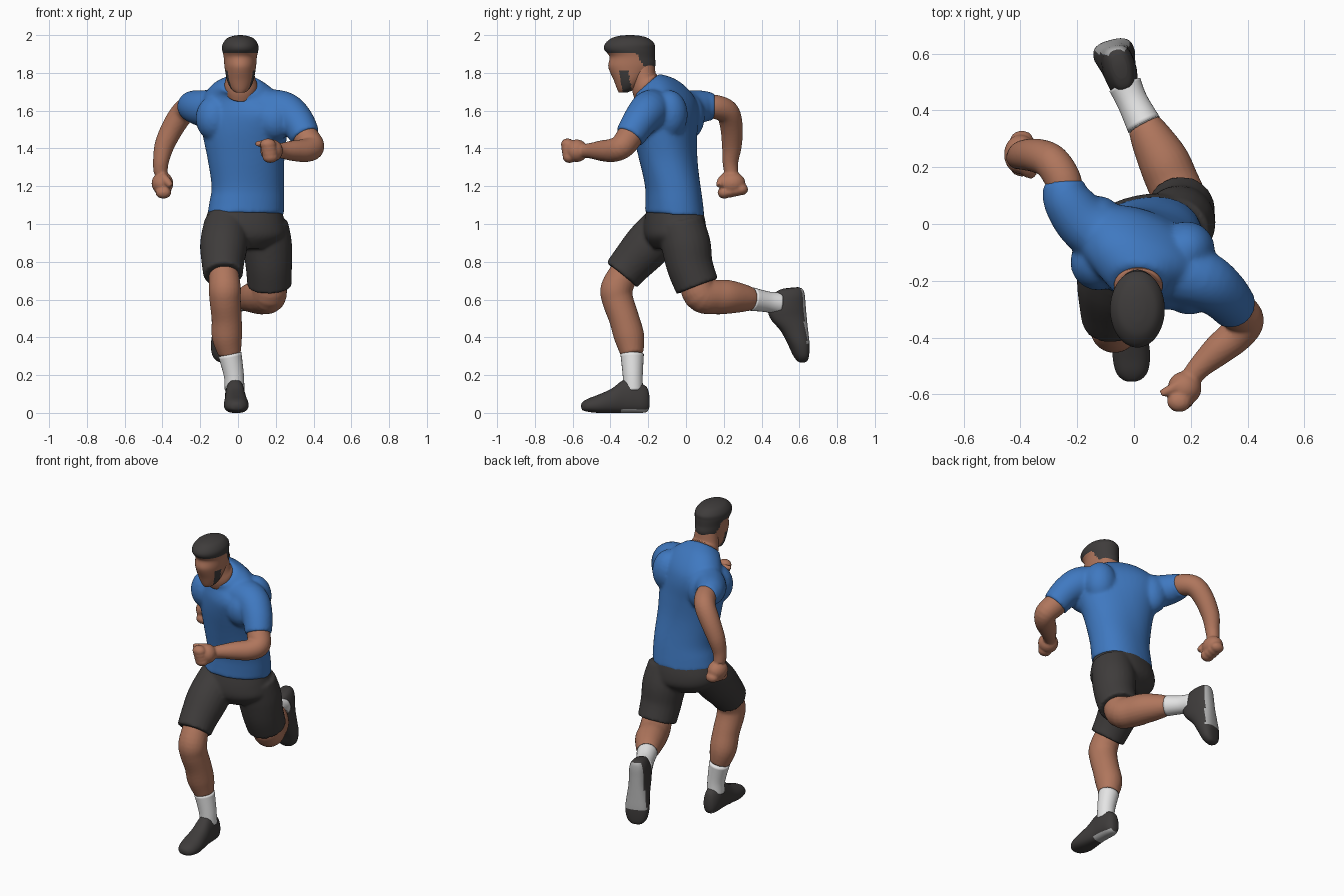
import bpy, bmesh, math
from mathutils import Vector, Matrix

if "Cube" in bpy.data.objects:
    bpy.data.objects.remove(bpy.data.objects["Cube"])


def material(name, r, g, b):
    m = bpy.data.materials.new(name)
    m.diffuse_color = (r, g, b, 1)
    m.use_nodes = True
    m.node_tree.nodes["Principled BSDF"].inputs["Base Color"].default_value = m.diffuse_color
    return m


BLUE = material("shirt_blue", 0.05, 0.19, 0.53)
SKIN = material("skin", 0.43, 0.18, 0.108)
DARK = material("charcoal", 0.049, 0.045, 0.044)
WHITE = material("sock_white", 0.78, 0.78, 0.78)
GREY = material("sole_grey", 0.4, 0.4, 0.4)


def spline(rows, sub):
    """Catmull-Rom interpolation through rows of numbers."""
    out = []
    for i in range(len(rows) - 1):
        a, b = rows[max(i - 1, 0)], rows[i]
        c, d = rows[i + 1], rows[min(i + 2, len(rows) - 1)]
        for k in range(sub):
            t = k / sub
            out.append([0.5 * (2 * q + (r - p) * t + (2 * p - 5 * q + 4 * r - s) * t * t
                               + (3 * q - p - 3 * r + s) * t ** 3)
                        for p, q, r, s in zip(a, b, c, d)])
    out.append(list(rows[-1]))
    return out


def bridge(bm, loops):
    """Skin a list of equal point loops and cap both ends."""
    rings = [[bm.verts.new(p) for p in loop] for loop in loops]
    n = len(rings[0])
    for a, b in zip(rings, rings[1:]):
        for j in range(n):
            bm.faces.new((a[j], a[(j + 1) % n], b[(j + 1) % n], b[j]))
    bm.faces.new(rings[0][::-1])
    bm.faces.new(rings[-1])


def oval(n, power=2.0):
    pts = []
    for j in range(n):
        a = 2 * math.pi * j / n
        c, s = math.cos(a), math.sin(a)
        pts.append((math.copysign(abs(c) ** (2 / power), c),
                    math.copysign(abs(s) ** (2 / power), s)))
    return pts


def body(bm, rings, n=40, sub=6, power=2.2):
    """Rings: x, y, z, half width, half depth, yaw, pitch (degrees)."""
    loops = []
    for x, y, z, rx, ry, yaw, pitch in spline(rings, sub):
        m = Matrix.Rotation(math.radians(pitch), 3, 'X') @ Matrix.Rotation(math.radians(yaw), 3, 'Z')
        loops.append([m @ Vector((rx * u, ry * v, 0)) + Vector((x, y, z)) for u, v in oval(n, power)])
    bridge(bm, loops)


def tube(bm, pts, grow=0.0, n=24, sub=5):
    """Round limb through points: x, y, z, radius."""
    rows = spline(pts, sub)
    loops, side = [], None
    for i, row in enumerate(rows):
        t = (Vector(rows[min(i + 1, len(rows) - 1)][:3]) - Vector(rows[max(i - 1, 0)][:3])).normalized()
        side = t.orthogonal() if side is None else side - t * side.dot(t)
        side.normalize()
        up = t.cross(side)
        loops.append([Vector(row[:3]) + (side * u + up * v) * (row[3] + grow) for u, v in oval(n)])
    bridge(bm, loops)


def ball(bm, c, r):
    m = Matrix.Translation(c) @ Matrix.Diagonal((*r, 1))
    bmesh.ops.create_uvsphere(bm, u_segments=20, v_segments=12, radius=1, matrix=m)


def finish(name, bm, mats, rule=None, voxel=0, smooth=4, matrix=None):
    bmesh.ops.recalc_face_normals(bm, faces=bm.faces)
    for f in bm.faces:
        f.smooth = True
        if rule:
            f.material_index = rule(f.calc_center_median())
    if matrix:
        bm.transform(matrix)
    me = bpy.data.meshes.new(name)
    bm.to_mesh(me)
    bm.free()
    for m in mats:
        me.materials.append(m)
    ob = bpy.data.objects.new(name, me)
    bpy.context.collection.objects.link(ob)
    if voxel:  # fuse overlapping pieces into one smooth skin
        r = ob.modifiers.new("fuse", 'REMESH')
        r.mode, r.voxel_size, r.use_smooth_shade = 'VOXEL', voxel, True
        s = ob.modifiers.new("soften", 'SMOOTH')
        s.factor, s.iterations = 0.5, smooth
    return ob


# Shirt: twisted torso, chest and shoulder blade masses, two sleeves
bm = bmesh.new()
body(bm, [(.04, -.06, 1.048, .204, .154, 12, -4), (.047, -.063, 1.12, .198, .15, 8, -2),
          (.052, -.07, 1.2, .192, .147, 3, 0), (.042, -.095, 1.35, .205, .152, -10, 0),
          (.036, -.112, 1.48, .23, .158, -20, 0), (.032, -.118, 1.58, .25, .155, -27, 4),
          (.03, -.125, 1.65, .235, .138, -27, 10), (.025, -.155, 1.71, .175, .108, -20, 25),
          (.018, -.197, 1.735, .115, .09, -10, 38), (.015, -.213, 1.735, .094, .088, 0, 41)])
for c, r in [((-.125, -.135, 1.56), (.1, .1, .12)), ((.195, -.23, 1.55), (.1, .09, .11)),
             ((.185, -.09, 1.58), (.1, .1, .13)), ((-.13, .02, 1.57), (.09, .08, .12))]:
    ball(bm, c, r)
tube(bm, [(-.07, -.06, 1.61, .11), (-.17, .0, 1.61, .1), (-.235, .085, 1.622, .086), (-.247, .15, 1.62, .07)])
tube(bm, [(.1, -.16, 1.6, .115), (.235, -.195, 1.6, .105), (.31, -.245, 1.545, .092), (.358, -.3, 1.46, .08)])
finish("shirt", bm, [BLUE], voxel=.01, smooth=10)

# Shorts: pelvis plus two thighs
bm = bmesh.new()
body(bm, [(.04, -.06, 1.1, .185, .138, 12, 0), (.035, -.06, 1.0, .215, .16, 12, 0),
          (.045, -.06, .93, .205, .155, 12, 0), (.045, -.07, .87, .12, .1, 12, 0)])
tube(bm, [(-.06, -.1, 1.0, .12), (-.075, -.2, .89, .126), (-.08, -.29, .79, .112), (-.078, -.34, .73, .105)])
tube(bm, [(.14, -.03, 1.0, .125), (.155, 0, .89, .131), (.163, .02, .78, .123), (.167, .06, .67, .117)])
finish("shorts", bm, [DARK], voxel=.01, smooth=5)

# Arms: upper arm, forearm and closed fist
ARMS = {
    "right_arm": ([(-.235, .09, 1.622, .06), (-.25, .155, 1.62, .064), (-.29, .218, 1.592, .063),
                   (-.34, .24, 1.52, .06), (-.388, .243, 1.42, .053), (-.408, .235, 1.33, .042),
                   (-.41, .24, 1.27, .037)],
                  (-.4, .245, 1.215), (.058, .07, .06), (-.395, .248, 1.175), (0, .03, .006),
                  [(-.4, .21, 1.25, .024), (-.375, .185, 1.225, .022), (-.355, .175, 1.2, .016)]),
    "left_arm": ([(.31, -.245, 1.545, .065), (.358, -.3, 1.46, .07), (.392, -.34, 1.41, .066),
                  (.36, -.39, 1.39, .062), (.295, -.445, 1.388, .055), (.235, -.5, 1.388, .042),
                  (.205, -.535, 1.387, .037)],
                 (.178, -.578, 1.388), (.06, .06, .06), (.165, -.622, 1.388), (-.004, -.003, .022),
                 [(.17, -.56, 1.42, .022), (.135, -.58, 1.425, .019), (.095, -.598, 1.425, .013)]),
}
for name, (path, palm, size, knuckle, step, thumb) in ARMS.items():
    bm = bmesh.new()
    tube(bm, path)
    ball(bm, palm, size)
    for k in (-1.5, -.5, .5, 1.5):
        ball(bm, Vector(knuckle) + Vector(step) * k, (.042, .036, .032))
    tube(bm, thumb)
    finish(name, bm, [SKIN], voxel=.007, smooth=3)

# Legs and socks share one path; the sock starts at the given point
LEGS = {
    "right": ([(-.077, -.31, .77, .075), (-.07, -.365, .665, .085), (-.068, -.362, .6, .083),
               (-.06, -.328, .5, .08), (-.058, -.3, .4, .08), (-.043, -.285, .31, .06),
               (-.022, -.282, .2, .051), (-.018, -.28, .12, .05)], 5),
    "left": ([(.165, .04, .74, .085), (.167, .075, .63, .092), (.135, .15, .614, .092),
              (.105, .22, .614, .09), (.062, .3, .608, .075), (.035, .35, .602, .06),
              (-.005, .43, .588, .053), (-.032, .49, .58, .057)], 5),
}
for side, (path, start) in LEGS.items():
    bm = bmesh.new()
    tube(bm, path[:start + 1])
    finish(side + "_leg", bm, [SKIN], voxel=.008, smooth=4)
    bm = bmesh.new()
    tube(bm, path[start:], grow=.002)
    finish(side + "_sock", bm, [WHITE])

# Shoes: stations along the foot as length, half width, bottom, top
SHOE = [(0, .022, .025, .1), (.012, .036, .006, .135), (.04, .048, 0, .155), (.09, .053, 0, .182),
        (.14, .054, 0, .172), (.2, .06, 0, .128), (.27, .066, 0, .096), (.325, .056, .006, .075),
        (.352, .034, .014, .058), (.36, .012, .028, .045)]


def shoe(name, heel, toe, up, scale, sole_end):
    bm = bmesh.new()
    loops = []
    for s, w, lo, hi in spline(SHOE, 5):
        loops.append([Vector((w * u * (1 - .2 * max(v, 0)), -s, (lo + hi) / 2 + (hi - lo) / 2 * v))
                      for u, v in oval(32, 2.7)])
    bridge(bm, loops)
    back = -Vector(toe).normalized()
    up = Vector(up)
    up = (up - back * up.dot(back)).normalized()
    m = Matrix((back.cross(up), back, up)).transposed().to_4x4()
    m = Matrix.Translation(heel) @ m @ Matrix.Scale(scale, 4)
    finish(name, bm, [DARK, GREY], lambda c: int(c.z < .022 and -sole_end < c.y < -.008), matrix=m)


shoe("right_shoe", (-.02, -.195, 0), (.04, -1, 0), (0, 0, 1), 1.0, .15)
shoe("left_shoe", (-.068, .622, .668), (-.05, .085, -1), (.25, -.95, -.06), 1.11, .27)

# Neck
bm = bmesh.new()
body(bm, [(.015, -.205, 1.7, .08, .08, 0, 41), (.015, -.217, 1.738, .086, .082, 0, 40),
          (.013, -.225, 1.775, .077, .068, 0, 20), (.012, -.235, 1.85, .068, .068, 0, 0)], power=2)
finish("neck", bm, [SKIN])


# Head: skin with hair cap and jaw beard chosen by position
def hair(c):
    line = 1.908 if c.y < -.265 else 1.908 - min((c.y + .265) * 1.8, .075)
    beard = c.z < 1.81 and -.345 < c.y + (c.z - 1.75) * .2 < -.295
    return int(c.z > line or beard)


bm = bmesh.new()
body(bm, [(.012, -.335, 1.695, .022, .02, 0, 0), (.012, -.317, 1.715, .048, .048, 0, 0),
          (.012, -.302, 1.76, .07, .08, 0, 0), (.012, -.288, 1.83, .083, .123, 0, 0),
          (.012, -.285, 1.885, .088, .12, 0, 0), (.012, -.299, 1.925, .096, .134, 0, 0),
          (.012, -.298, 1.955, .092, .13, 0, 0), (.012, -.297, 1.983, .07, .098, 0, 0),
          (.012, -.297, 1.996, .035, .055, 0, 0), (.012, -.297, 2.0, .008, .012, 0, 0)],
     n=64, sub=8, power=2.0)
finish("head", bm, [SKIN, DARK], hair)
